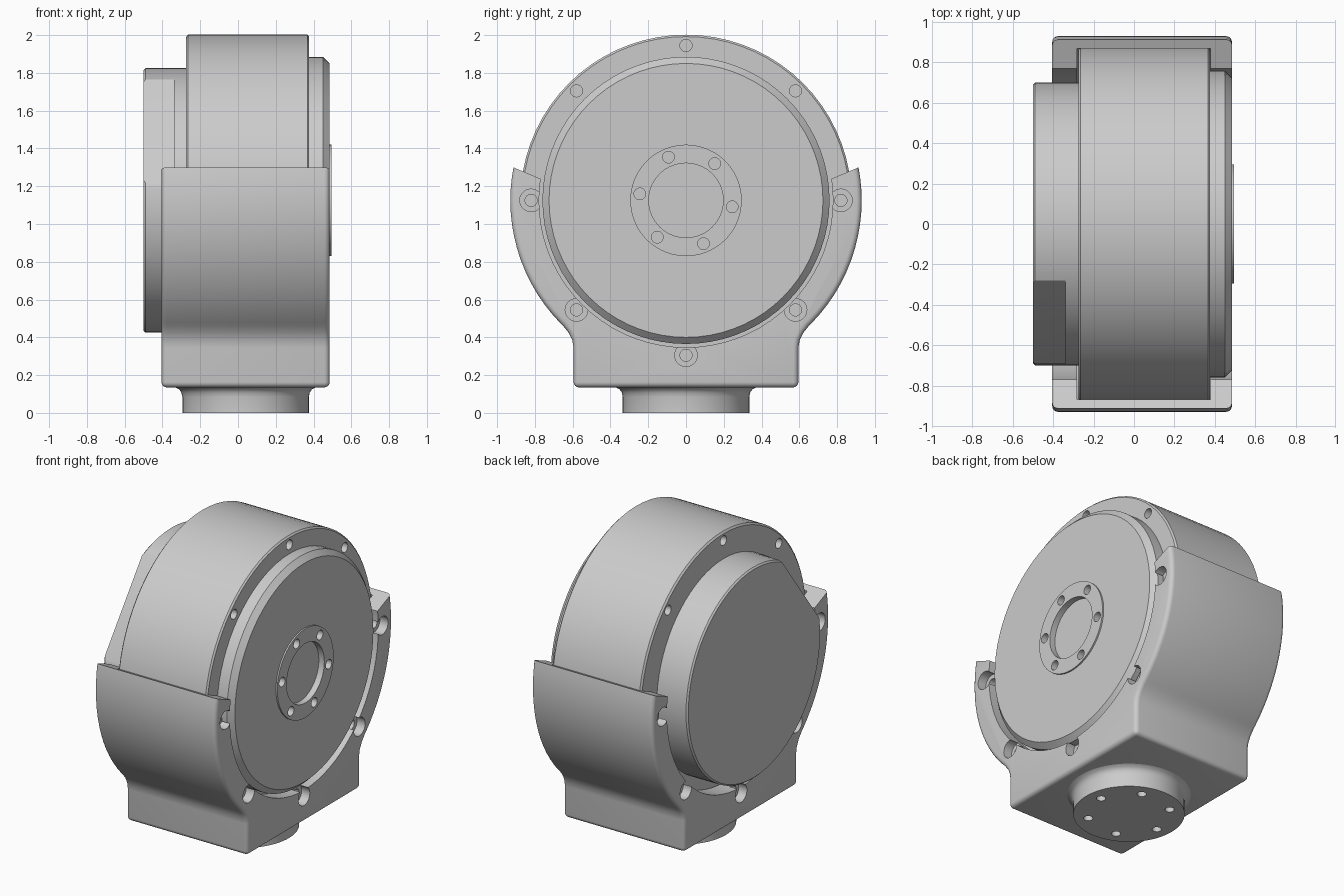
import bpy, bmesh
from math import radians, sin, cos, pi
from mathutils import Matrix, Vector

cube = bpy.data.objects.get("Cube")
if cube:
    bpy.data.objects.remove(cube, do_unlink=True)

grey = bpy.data.materials.new("light_grey")
grey.use_nodes = True
grey.diffuse_color = (0.6, 0.6, 0.6, 1)
grey.node_tree.nodes["Principled BSDF"].inputs["Base Color"].default_value = (0.6, 0.6, 0.6, 1)

AXIS = 1.125                       # height of the drum axis
ALONG_X = Matrix.Translation((0, 0, AXIS)) @ Matrix.Rotation(pi / 2, 4, 'Y')
BACKWARD = Matrix.Rotation(pi, 4, 'Z')


def finish(name, bm):
    bmesh.ops.recalc_face_normals(bm, faces=bm.faces)
    mesh = bpy.data.meshes.new(name)
    bm.to_mesh(mesh)
    bm.free()
    mesh.materials.append(grey)
    obj = bpy.data.objects.new(name, mesh)
    bpy.context.collection.objects.link(obj)
    return obj


def revolve(bm, profile, matrix, sides):
    """Closed solid from (distance, radius) pairs around the local z axis."""
    rings = []
    for h, r in profile:
        angles = [2 * pi * i / sides for i in range(sides)]
        rings.append([bm.verts.new(matrix @ Vector((r * cos(a), r * sin(a), h))) for a in angles])
    for low, high in zip(rings, rings[1:]):
        for i in range(sides):
            j = (i + 1) % sides
            bm.faces.new((low[i], low[j], high[j], high[i]))
    bm.faces.new(rings[0])
    bm.faces.new(rings[-1])


def lathe(name, profile, matrices=(ALONG_X,), sides=72):
    bm = bmesh.new()
    for m in matrices:
        revolve(bm, profile, m, sides)
    return finish(name, bm)


def prism(name, outline, x0, x1):
    bm = bmesh.new()
    face = bm.faces.new([bm.verts.new((x0, y, z)) for y, z in outline])
    out = bmesh.ops.extrude_face_region(bm, geom=[face])
    moved = [v for v in out["geom"] if isinstance(v, bmesh.types.BMVert)]
    bmesh.ops.translate(bm, vec=(x1 - x0, 0, 0), verts=moved)
    return finish(name, bm)


def mirrored(half):
    return half + [(-y, z) for y, z in reversed(half)]


def circle_of(count, radius, start=0):
    """Offsets around the local z axis."""
    for i in range(count):
        a = radians(start) + 2 * pi * i / count
        yield Matrix.Translation((radius * cos(a), radius * sin(a), 0))


def apply(obj, kind, **settings):
    mod = obj.modifiers.new(kind.lower(), kind)
    for key, value in settings.items():
        setattr(mod, key, value)
    bpy.context.view_layer.objects.active = obj
    bpy.ops.object.modifier_apply(modifier=mod.name)


def cut(obj, cutter):
    cutter.hide_render = True
    apply(obj, 'BOOLEAN', operation='DIFFERENCE', solver='EXACT', object=cutter)


# Round main drum
drum = lathe("drum", [(-0.275, 0.865), (-0.265, 0.877), (0.367, 0.877), (0.377, 0.867)])

# Front cover with chamfered rim, raised flange ring and central recess
front_cover = lathe("front_cover", [
    (0.36, 0.76), (0.45, 0.76), (0.485, 0.725), (0.485, 0.295),
    (0.495, 0.295), (0.495, 0.197), (0.455, 0.197)])

# Rear cover with a flat on its upper front side
rear_cover = lathe("rear_cover", [(-0.5, 0.69), (-0.49, 0.70), (-0.26, 0.70)])
bm = bmesh.new()
tilt = Matrix.Translation((-0.47, 0, AXIS)) @ Matrix.Rotation(radians(53), 4, 'X')
bmesh.ops.create_cube(bm, size=1, matrix=tilt @ Matrix.Translation((0, 0, 1.109))
                      @ Matrix.Diagonal((0.26, 2, 1, 1)))
flat_cutter = finish("flat_cutter", bm)

# Cradle: round shell blending into a square base
half = [(0.93 * cos(radians(a)), AXIS + 0.93 * sin(radians(a))) for a in range(40, -45, -4)]
half += [(0.65, 0.46), (0.622, 0.425), (0.602, 0.385), (0.595, 0.345), (0.595, 0.135)]
cradle = prism("cradle", mirrored(half), -0.405, 0.485)
apply(cradle, 'BEVEL', width=0.028, segments=4, limit_method='ANGLE', angle_limit=radians(35))
tip_cutter = prism("tip_cutter", mirrored([(0.7, 1.21), (1.3, 1.462), (1.3, 2.5)]), -0.7, 0.7)
pocket_cutter = lathe("pocket_cutter", [
    (-0.7, 0.778), (-0.282, 0.778), (-0.282, 0.882),
    (0.38, 0.882), (0.38, 0.778), (0.7, 0.778)])

# Mounting pedestal with flared top
pedestal_at = Matrix.Translation((0.04, 0, 0))
pedestal = lathe("pedestal", [
    (0, 0.335), (0.085, 0.335), (0.108, 0.34), (0.125, 0.352), (0.135, 0.372), (0.15, 0.372)],
    [pedestal_at])

# Screw holes: counterbored around the drum, plain in the flange and pedestal
screw_front = lathe("screw_front_cutter", [(0.33, 0.032), (0.425, 0.032), (0.425, 0.06), (0.6, 0.06)],
                    [ALONG_X @ m for m in circle_of(8, 0.82)], 24)
screw_rear = lathe("screw_rear_cutter", [(0.23, 0.032), (0.345, 0.032), (0.345, 0.06), (0.6, 0.06)],
                   [BACKWARD @ ALONG_X @ m for m in circle_of(8, 0.82)], 24)
flange_holes = lathe("flange_hole_cutter", [(0.44, 0.031), (0.6, 0.031)],
                     [ALONG_X @ m for m in circle_of(6, 0.247, 22)], 24)
pedestal_holes = lathe("pedestal_hole_cutter", [(-0.1, 0.028), (0.05, 0.028)],
                       [pedestal_at @ m for m in circle_of(6, 0.25, 8)], 24)

cuts = {
    drum: [screw_front, screw_rear],
    cradle: [tip_cutter, pocket_cutter, screw_front, screw_rear],
    front_cover: [flange_holes],
    rear_cover: [flat_cutter],
    pedestal: [pedestal_holes],
}
for part, cutters in cuts.items():
    for cutter in cutters:
        cut(part, cutter)
for cutter in {c for group in cuts.values() for c in group}:
    bpy.data.objects.remove(cutter, do_unlink=True)

# Smooth curved faces, keep edges sharp
bpy.ops.object.select_all(action='DESELECT')
for part in cuts:
    part.select_set(True)
bpy.context.view_layer.objects.active = drum
bpy.ops.object.shade_smooth_by_angle(angle=radians(30))
